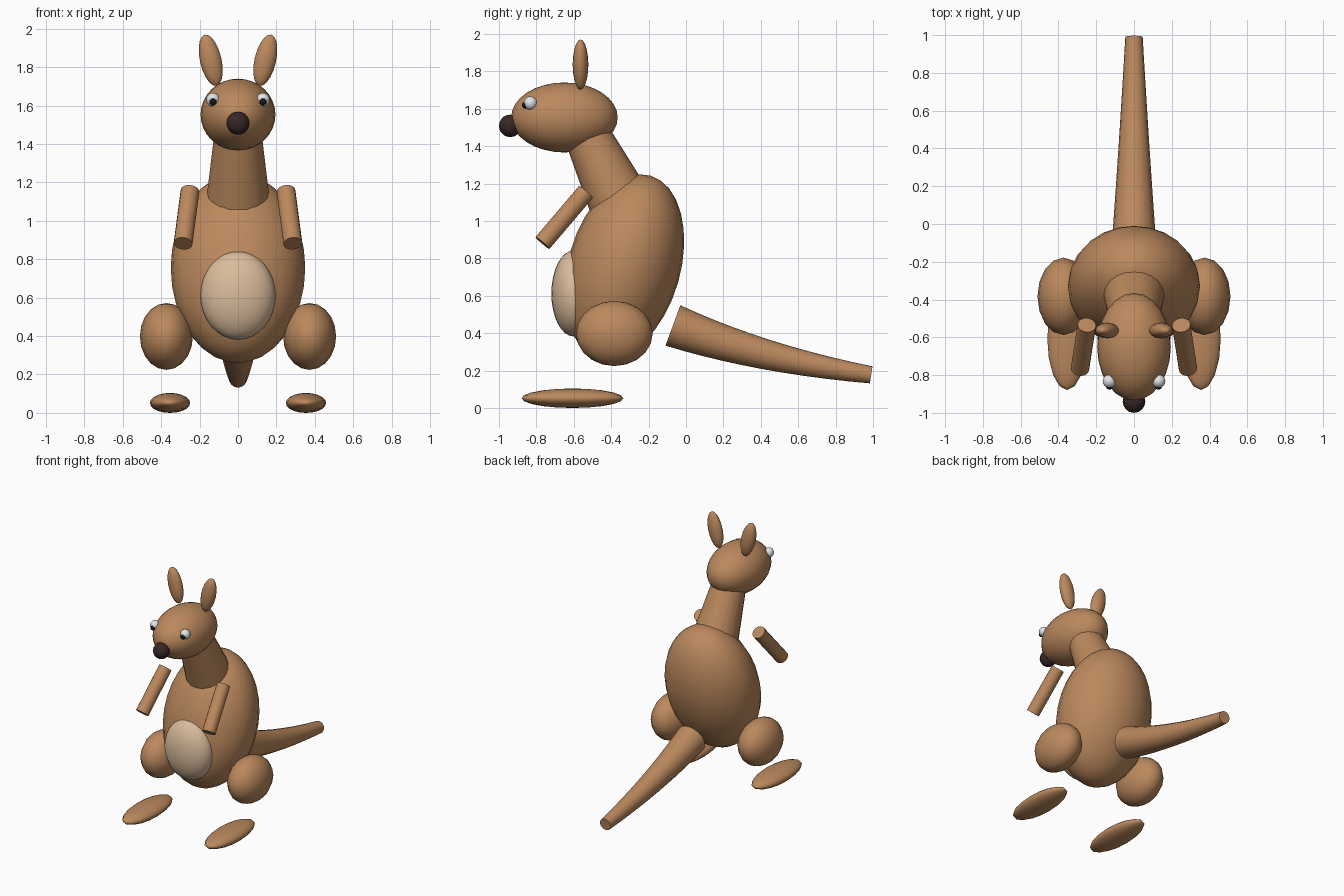
import bpy
import bmesh
from math import radians, sin, cos, pi
from mathutils import Vector

if "Cube" in bpy.data.objects:
    bpy.data.objects.remove(bpy.data.objects["Cube"])


def material(name, rgb):
    m = bpy.data.materials.new(name)
    m.diffuse_color = (*rgb, 1)
    m.use_nodes = True
    m.node_tree.nodes["Principled BSDF"].inputs["Base Color"].default_value = m.diffuse_color
    return m


FUR = material("fur", (0.50, 0.25, 0.11))
CREAM = material("cream", (0.70, 0.50, 0.33))
DARK = material("dark_brown", (0.04, 0.02, 0.02))
WHITE = material("white", (0.75, 0.78, 0.80))
BLACK = material("black", (0.01, 0.01, 0.01))


def ellipsoid(name, centre, radii, mat=FUR, rot=(0, 0, 0), segs=16, rings=10):
    bpy.ops.mesh.primitive_uv_sphere_add(
        segments=segs, ring_count=rings, radius=1, location=centre,
        rotation=[radians(a) for a in rot])
    ob = bpy.context.object
    ob.name = name
    ob.scale = radii
    ob.data.materials.append(mat)
    bpy.ops.object.shade_smooth()
    return ob


def tube(name, points, radii, mat=FUR, sides=16):
    """Capped round tube through points with one radius per point."""
    pts = [Vector(p) for p in points]
    bm = bmesh.new()
    loops = []
    for i, p in enumerate(pts):
        d = (pts[min(i + 1, len(pts) - 1)] - pts[max(i - 1, 0)]).normalized()
        u = Vector((1, 0, 0))
        u = (u - d * u.dot(d)).normalized()
        v = d.cross(u)
        loops.append([bm.verts.new(p + radii[i] * (cos(a) * u + sin(a) * v))
                      for a in (2 * pi * k / sides for k in range(sides))])
    for a, b in zip(loops, loops[1:]):
        for k in range(sides):
            n = (k + 1) % sides
            bm.faces.new((a[k], a[n], b[n], b[k]))
    bm.faces.new(loops[0][::-1])
    bm.faces.new(loops[-1])
    me = bpy.data.meshes.new(name)
    bm.to_mesh(me)
    bm.free()
    ob = bpy.data.objects.new(name, me)
    bpy.context.collection.objects.link(ob)
    me.materials.append(mat)
    bpy.ops.object.select_all(action='DESELECT')
    ob.select_set(True)
    bpy.context.view_layer.objects.active = ob
    bpy.ops.object.shade_smooth_by_angle(angle=radians(40))
    return ob


# Torso, belly patch, neck, head and nose
ellipsoid("body", (0, -0.33, 0.755), (0.35, 0.30, 0.507), rot=(-16, 0, 0), segs=24, rings=16)
ellipsoid("belly", (0, -0.60, 0.612), (0.195, 0.12, 0.23), CREAM, segs=24, rings=16)
tube("neck", [(0, -0.34, 1.068), (0, -0.548, 1.497)], [0.17, 0.118], sides=20)
ellipsoid("head", (0, -0.65, 1.553), (0.195, 0.285, 0.187), segs=24, rings=16)
ellipsoid("nose", (0, -0.94, 1.508), (0.06, 0.06, 0.06), DARK)

# Tail along a quadratic curve, tapering to a blunt tip
a, b, c = Vector((0, -0.07, 0.441)), Vector((0, 0.40, 0.262)), Vector((0, 0.99, 0.177))
steps = [i / 10 for i in range(11)]
tube("tail", [a * (1 - t) ** 2 + b * 2 * t * (1 - t) + c * t * t for t in steps],
     [0.115 - 0.069 * t for t in steps])

# Paired parts
for label, s in (("left", -1), ("right", 1)):
    ellipsoid(label + "_ear", (s * 0.142, -0.564, 1.836), (0.056, 0.042, 0.137), rot=(0, s * 13, 0))
    ellipsoid(label + "_eye", (s * 0.13, -0.832, 1.63), (0.036, 0.036, 0.036), WHITE)
    ellipsoid(label + "_pupil", (s * 0.13, -0.858, 1.62), (0.019, 0.019, 0.019), BLACK)
    tube(label + "_arm", [(s * 0.25, -0.535, 1.155), (s * 0.286, -0.767, 0.882)], [0.049, 0.049])
    ellipsoid(label + "_thigh", (s * 0.373, -0.383, 0.398), (0.138, 0.205, 0.174))
    ellipsoid(label + "_foot", (s * 0.354, -0.607, 0.052), (0.105, 0.272, 0.052))
